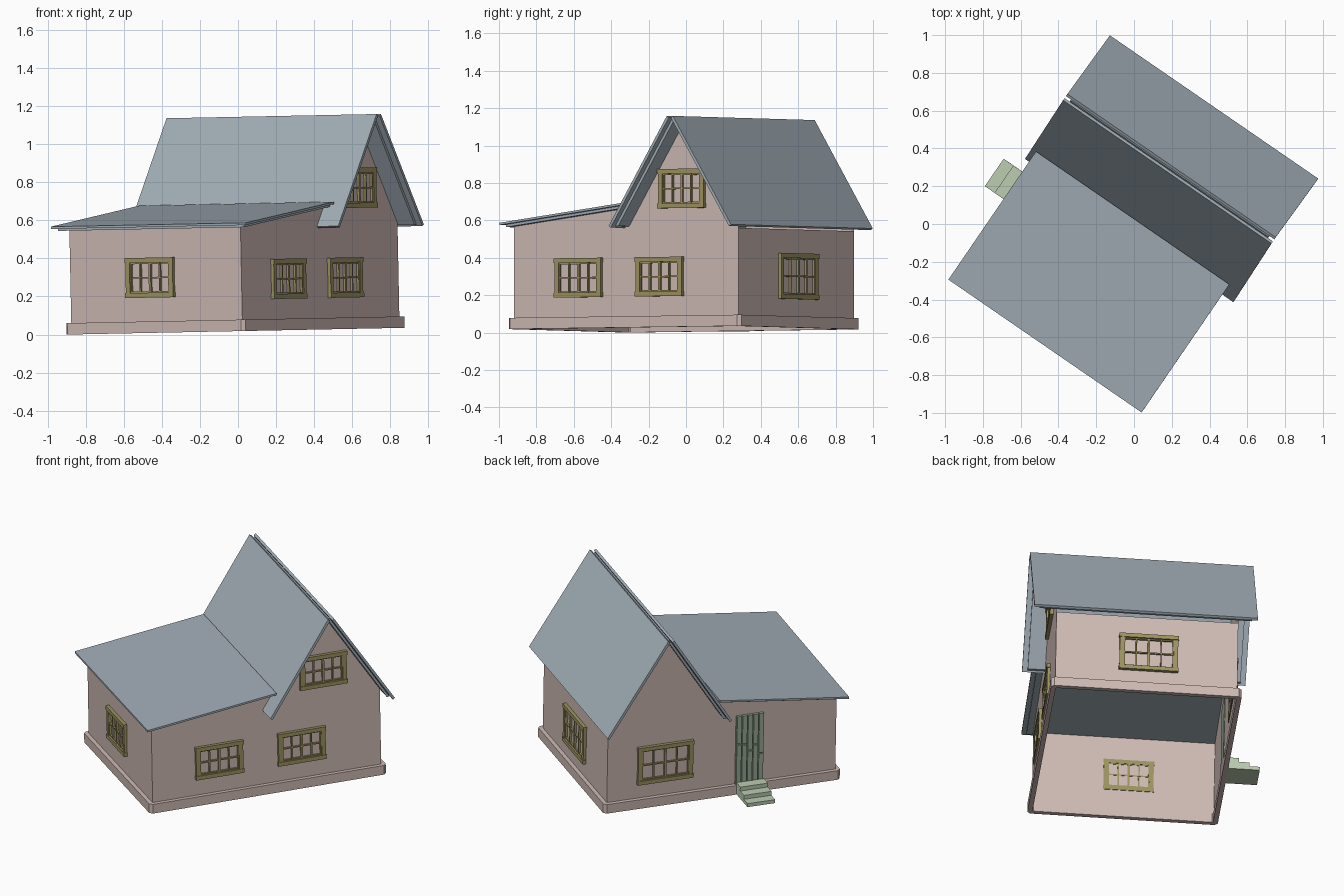
import bpy, bmesh, math, random
from mathutils import Matrix, Vector

if "Cube" in bpy.data.objects:
    bpy.data.objects.remove(bpy.data.objects["Cube"])

random.seed(3)
# The house is turned on its plot and leans very slightly
PLACE = (Matrix.Translation((0, 0, 0.018))
         @ Matrix.Rotation(math.radians(-1.15), 4, 'Y')
         @ Matrix.Rotation(math.radians(-34.5), 4, 'Z'))


def material(name, rgb):
    m = bpy.data.materials.new(name)
    m.diffuse_color = (*rgb, 1)
    m.use_nodes = True
    m.node_tree.nodes["Principled BSDF"].inputs["Base Color"].default_value = m.diffuse_color
    return m


PINK = material("wall_pink", (0.62, 0.49, 0.46))
SLATE = material("slate", (0.36, 0.42, 0.47))
OLIVE = material("olive_wood", (0.34, 0.29, 0.12))
DOOR = material("door_green", (0.33, 0.42, 0.31))
STEP = material("step_green", (0.50, 0.60, 0.44))


def finish(bm, name, mat, normals=True):
    if normals:
        bmesh.ops.recalc_face_normals(bm, faces=bm.faces[:])
    bm.transform(PLACE)
    me = bpy.data.meshes.new(name)
    bm.to_mesh(me)
    bm.free()
    me.materials.append(mat)
    ob = bpy.data.objects.new(name, me)
    bpy.context.collection.objects.link(ob)
    return ob


def add_box(bm, lo, hi, frame=Matrix()):
    lo, hi = Vector(lo), Vector(hi)
    m = frame @ Matrix.Translation((lo + hi) / 2) @ Matrix.Diagonal((*(hi - lo), 1))
    return bmesh.ops.create_cube(bm, size=1, matrix=m)["verts"]


def extrude_profile(name, pts, x0, x1, mat):
    """Extrude a closed (y, z) outline along x."""
    bm = bmesh.new()
    face = bm.faces.new([bm.verts.new((x0, y, z)) for y, z in pts])
    ext = bmesh.ops.extrude_face_region(bm, geom=[face])["geom"]
    vs = [g for g in ext if isinstance(g, bmesh.types.BMVert)]
    bmesh.ops.translate(bm, verts=vs, vec=(x1 - x0, 0, 0))
    return finish(bm, name, mat)


# Main dimensions
X0, X1, Y0, Y1 = -0.549, 0.541, -0.745, 0.711
WALL_TOP = 0.525
RIDGE_Y, RIDGE_Z, SLOPE = 0.36, 1.156, 1.549


def roof_z(y, drop=0.0):
    return RIDGE_Z - drop - SLOPE * abs(y - RIDGE_Y)


# Plinth: open ring with clipped corners
bm = bmesh.new()


def ring(grow, z, clip):
    a, b, c, d = X0 - grow, X1 + grow, Y0 - grow, Y1 + grow
    pts = [(a + clip, c), (b - clip, c), (b, c + clip), (b, d - clip),
           (b - clip, d), (a + clip, d), (a, d - clip), (a, c + clip)]
    return [bm.verts.new((x, y, z)) for x, y in pts]


loops = [ring(0.026, 0, 0.018), ring(0.026, 0.06, 0.018),
         ring(-0.004, 0.06, 0.006), ring(-0.004, 0, 0.006)]
for i in range(4):
    p, q = loops[i], loops[(i + 1) % 4]
    for k in range(8):
        n = (k + 1) % 8
        bm.faces.new((p[k], p[n], q[n], q[k]))
finish(bm, "plinth", PINK)

# Lower walls: four sides, open top and bottom
bm = bmesh.new()
corners = [(X0, Y0), (X1, Y0), (X1, Y1), (X0, Y1)]
low = [bm.verts.new((x, y, 0.03)) for x, y in corners]
top = [bm.verts.new((x, y, WALL_TOP)) for x, y in corners]
for k in range(4):
    n = (k + 1) % 4
    bm.faces.new((low[k], low[n], top[n], top[k]))
finish(bm, "lower_walls", PINK, normals=False)

# Gable end walls following both roofs
outline = [(Y0, WALL_TOP), (Y1, WALL_TOP), (Y1, roof_z(Y1, 0.06)),
           (RIDGE_Y, roof_z(RIDGE_Y, 0.06)), (0.06, roof_z(0.06, 0.06)),
           (0.03, 0.645), (Y0, 0.553)]
for name, x, order in (("gable_right", X1, 1), ("gable_left", X0, -1)):
    bm = bmesh.new()
    bm.faces.new([bm.verts.new((x, y, z)) for y, z in outline[::order]])
    finish(bm, name, PINK, normals=False)
# Narrow wall strip closing the front wall up to the low roof
bm = bmesh.new()
bm.faces.new([bm.verts.new(p) for p in ((X0, Y0, WALL_TOP), (X1, Y0, WALL_TOP),
                                        (X1, Y0, 0.553), (X0, Y0, 0.553))])
finish(bm, "front_wall_head", PINK, normals=False)

# Steep roof: two slabs with an open ridge gap, over an inset under-roof
nrm = Vector((SLOPE, 1)).normalized() * 0.016
for name, s in (("steep_roof_front", -1), ("steep_roof_back", 1)):
    prof = []
    for d, inner in ((0.02, 0), (0.397, 0), (0.397, 1), (0.02, 1)):
        z = RIDGE_Z - SLOPE * d
        prof.append((RIDGE_Y + s * (d - inner * nrm.x), z - inner * nrm.y))
    extrude_profile(name, prof, -0.662, 0.677, SLATE)
E = 0.375
extrude_profile("steep_under_roof",
                [(RIDGE_Y - E, roof_z(RIDGE_Y - E, 0.034)), (RIDGE_Y, roof_z(RIDGE_Y, 0.034)),
                 (RIDGE_Y + E, roof_z(RIDGE_Y + E, 0.034)),
                 (RIDGE_Y + E - 0.018, roof_z(RIDGE_Y + E, 0.034)),
                 (RIDGE_Y, roof_z(RIDGE_Y, 0.062)),
                 (RIDGE_Y - E + 0.018, roof_z(RIDGE_Y - E, 0.034))],
                -0.63, 0.645, SLATE)

# Low roof: top sheet and inset board beneath it
extrude_profile("low_roof", [(-0.793, 0.568), (0.03, 0.669), (0.03, 0.657), (-0.793, 0.556)],
                -0.634, 0.608, SLATE)
extrude_profile("low_under_roof", [(-0.768, 0.559), (0.03, 0.657), (0.03, 0.643), (-0.768, 0.545)],
                -0.605, 0.58, SLATE)


def window(name, pos, angle, w, h):
    """Two four-pane casements in a frame; local y points into the wall."""
    f = Matrix.Translation(pos) @ Matrix.Rotation(math.radians(angle), 4, 'Z')
    bm = bmesh.new()
    a, b, t = w / 2, h / 2, 0.026
    # Outer frame
    for s in (-1, 1):
        x = s * (a - t / 2)
        add_box(bm, (x - t / 2, -0.018, -b + t), (x + t / 2, 0.004, b - t), f)
        z = s * (b - t / 2)
        add_box(bm, (-a - 0.003, -0.022, z - t / 2), (a + 0.003, 0.004, z + t / 2), f)
    # Casements with glazing bars
    inner = a - t
    for s in (-1, 1):
        c = s * inner / 2
        for x, bw in ((c - inner / 2, 0.013), (c, 0.008), (c + inner / 2, 0.013)):
            add_box(bm, (x - bw / 2, -0.013, -b + t), (x + bw / 2, 0.003, b - t), f)
        for z, bh in ((-b + t, 0.014), (0, 0.008), (b - t, 0.014)):
            add_box(bm, (c - inner / 2, -0.011, z - bh / 2),
                    (c + inner / 2, 0.002, z + bh / 2), f)
    finish(bm, name, OLIVE)


window("window_front", (-0.035, Y0, 0.29), 0, 0.30, 0.21)
window("window_right_a", (X1, -0.32, 0.27), 90, 0.30, 0.21)
window("window_right_b", (X1, 0.205, 0.27), 90, 0.30, 0.21)
window("window_gable", (X1, 0.35, 0.74), 90, 0.295, 0.21)
window("window_back", (-0.015, Y1, 0.275), 180, 0.35, 0.245)
window("window_left", (X0, 0.345, 0.275), -90, 0.35, 0.245)

# Plank door on the left wall
bm = bmesh.new()
add_box(bm, (X0 - 0.010, -0.28, 0.06), (X0 + 0.004, -0.104, 0.51))
pw = 0.176 / 5
for i in range(5):
    y = -0.28 + i * pw
    cut = random.uniform(0.2, 0.4)
    for z0, z1 in ((0.06, cut - 0.004), (cut + 0.004, 0.51)):
        add_box(bm, (X0 - 0.018, y + 0.003, z0), (X0 - 0.009, y + pw - 0.003, z1))
finish(bm, "plank_door", DOOR)

# Three steps up to the door
extrude = bmesh.new()
for i in range(3):
    add_box(extrude, (-0.764 + i * 0.063, -0.282, 0.003 if i == 0 else 0.026 * i),
            (-0.572, -0.106, 0.026 * (i + 1)))
finish(extrude, "door_steps", STEP)
